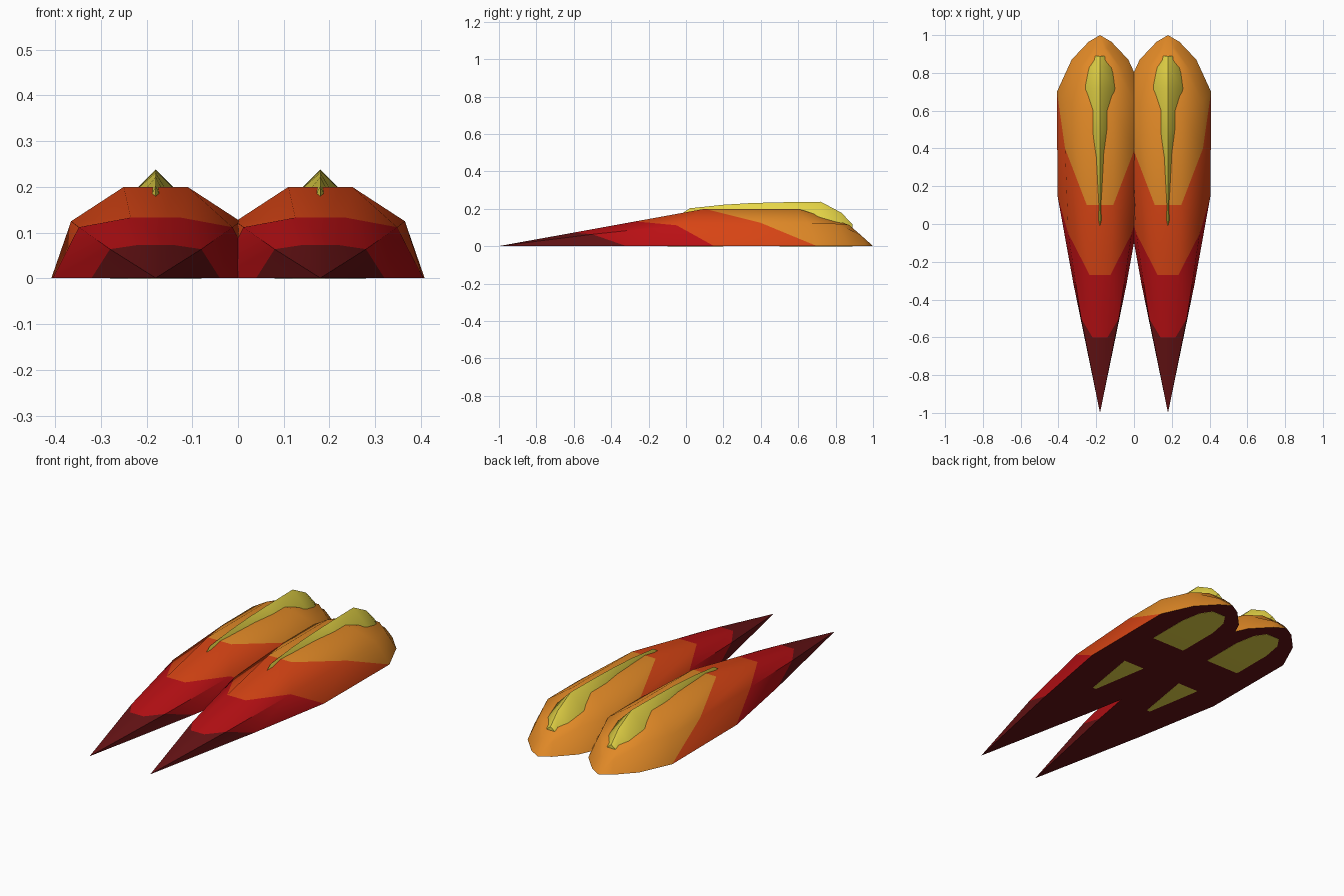
import bpy, bmesh, math

cube = bpy.data.objects.get("Cube")
if cube:
    bpy.data.objects.remove(cube, do_unlink=True)


def material(name, rgb):
    m = bpy.data.materials.new(name)
    m.use_nodes = True
    m.diffuse_color = (*rgb, 1)
    m.node_tree.nodes["Principled BSDF"].inputs["Base Color"].default_value = (*rgb, 1)
    return m


DARK = material("dark red", (0.13, 0.006, 0.007))
RED = material("red", (0.48, 0.005, 0.007))
VERMILION = material("red orange", (0.68, 0.058, 0.007))
ORANGE = material("orange", (0.75, 0.25, 0.02))
YELLOW = material("yellow", (0.83, 0.70, 0.065))


def loft(name, rings, x, mats, pick, angle):
    """Skin closed rings, choosing each face's colour from its band and side."""
    bm = bmesh.new()
    loops = [[bm.verts.new(p) for p in ring] for ring in rings]
    n = len(rings[0])
    for band, (a, b) in enumerate(zip(loops, loops[1:])):
        for i in range(n):
            j = (i + 1) % n
            f = bm.faces.new((a[i], a[j], b[j], b[i]))
            f.material_index = pick(band, i == n - 1)
    bm.faces.new(loops[0])
    bm.faces.new(loops[-1])
    bmesh.ops.remove_doubles(bm, verts=bm.verts, dist=0.0001)
    bmesh.ops.recalc_face_normals(bm, faces=bm.faces)
    mesh = bpy.data.meshes.new(name)
    bm.to_mesh(mesh)
    bm.free()
    for m in mats:
        mesh.materials.append(m)
    ob = bpy.data.objects.new(name, mesh)
    ob.location.x = x
    bpy.context.collection.objects.link(ob)
    bpy.ops.object.select_all(action="DESELECT")
    ob.select_set(True)
    bpy.context.view_layer.objects.active = ob
    bpy.ops.object.shade_smooth_by_angle(angle=math.radians(angle))


def mirrored(half):
    """Ring from its right-hand half, listed from the base upwards."""
    return half + [(-x, y, z) for x, y, z in reversed(half)]


# Shell: each ring leans back, given as base, shoulder and top points
B = 0.001
shell = [mirrored(h) for h in (
    [(0, -1, B)] * 3,
    [(0.14, -0.32, B), (0.10, -0.50, 0.064), (0.04, -0.60, 0.073)],
    [(0.225, 0.15, B), (0.168, -0.05, 0.112), (0.055, -0.27, 0.133)],
    [(0.228, 0.70, B), (0.185, 0.40, 0.125), (0.07, 0.10, 0.20)],
    [(0.228, 0.70, B), (0.185, 0.65, 0.125), (0.07, 0.60, 0.20)],
    [(0.15, 0.87, B), (0.12, 0.81, 0.12), (0.05, 0.87, 0.115)],
    [(0.06, 0.965, B), (0.04, 0.93, 0.062), (0.02, 0.93, 0.064)],
    [(0, 1, B)] * 3,
)]

# Crest: y, base width, base height, shoulder width, shoulder height, peak
crest = []
for y, w, z, s, zs, peak in (
    (-0.10, 0.01, 0, 0.005, 0.10, 0.12),
    (0.02, 0.03, 0, 0.01, 0.18, 0.203),
    (0.20, 0.06, 0, 0.014, 0.195, 0.222),
    (0.35, 0.08, 0.01, 0.022, 0.195, 0.231),
    (0.50, 0.10, 0, 0.047, 0.19, 0.235),
    (0.72, 0.10, 0, 0.078, 0.16, 0.238),
    (0.83, 0.08, 0, 0.064, 0.12, 0.18),
    (0.89, 0.04, 0, 0.035, 0.09, 0.118),
):
    crest.append(mirrored([(w, y, z), (s, y, zs), (0, y, peak)]))

# Matching left and right pair
for side, x in (("left", 0.18), ("right", -0.18)):
    loft(side + "_shell", shell, x, (DARK, RED, VERMILION, ORANGE),
         lambda band, base: 0 if base else min(band, 3), 45)
    loft(side + "_crest", crest, x, (YELLOW,), lambda band, base: 0, 45)
